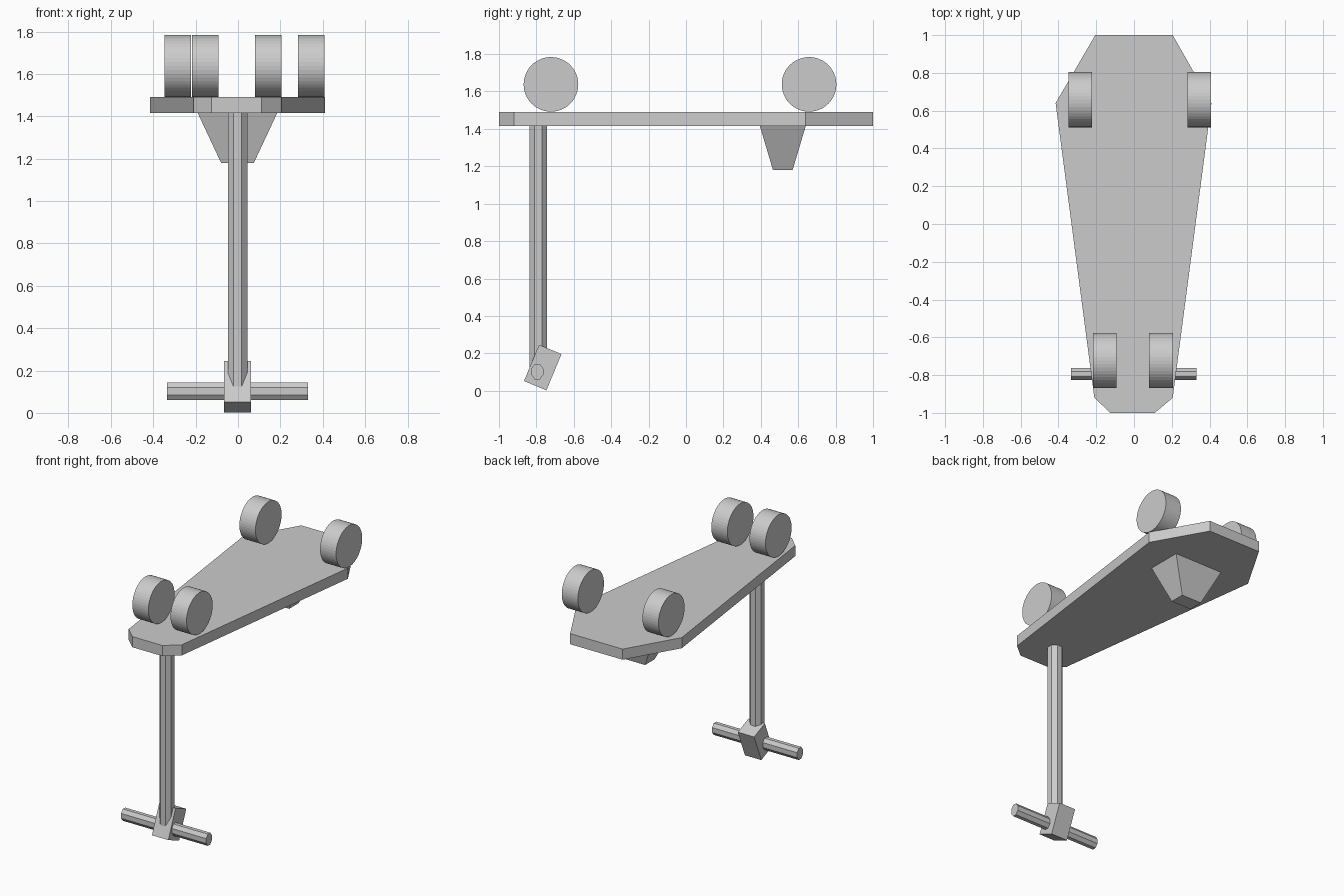
import bpy, bmesh
from math import radians
from mathutils import Matrix

cube = bpy.data.objects.get("Cube")
if cube:
    bpy.data.objects.remove(cube, do_unlink=True)

grey = bpy.data.materials.new("light grey")
grey.use_nodes = True
colour = (0.6, 0.6, 0.6, 1)
grey.diffuse_color = colour
grey.node_tree.nodes["Principled BSDF"].inputs["Base Color"].default_value = colour


def finish(name, bm):
    bmesh.ops.recalc_face_normals(bm, faces=bm.faces)
    mesh = bpy.data.meshes.new(name)
    bm.to_mesh(mesh)
    bm.free()
    mesh.materials.append(grey)
    obj = bpy.data.objects.new(name, mesh)
    bpy.context.collection.objects.link(obj)
    return obj


def loft(name, lower, upper, z0, z1):
    """Solid between two outlines with the same number of points."""
    bm = bmesh.new()
    a = [bm.verts.new((x, y, z0)) for x, y in lower]
    b = [bm.verts.new((x, y, z1)) for x, y in upper]
    bm.faces.new(a)
    bm.faces.new(b)
    for i in range(len(a)):
        j = (i + 1) % len(a)
        bm.faces.new((a[i], a[j], b[j], b[i]))
    return finish(name, bm)


def rod(name, centre, radius, length, sides, axis="Z", twist=0):
    """Faceted cylinder along X or Z."""
    bm = bmesh.new()
    turn = Matrix.Rotation(radians(90), 4, "Y") if axis == "X" else Matrix()
    bmesh.ops.create_cone(
        bm, cap_ends=True, segments=sides, radius1=radius, radius2=radius, depth=length,
        matrix=Matrix.Translation(centre) @ turn @ Matrix.Rotation(radians(twist), 4, "Z"))
    return finish(name, bm)


def rect(x0, x1, y0, y1):
    return [(x0, y0), (x1, y0), (x1, y1), (x0, y1)]


# Deck: tapered board with clipped corners
outline = [(-0.205, 1), (0.205, 1), (0.41, 0.64), (0.205, -0.92),
           (0.11, -1), (-0.125, -1), (-0.21, -0.92), (-0.415, 0.64)]
loft("deck", outline, outline, 1.415, 1.49)

# Tapered block under the wide end
loft("tapered_block", rect(-0.08, 0.075, 0.465, 0.57),
     rect(-0.19, 0.185, 0.395, 0.64), 1.18, 1.415)

# Wheels
for name, x, y in (("back_wheel_right", -0.285, 0.658), ("back_wheel_left", 0.345, 0.658),
                   ("front_wheel_right", -0.155, -0.722), ("front_wheel_left", 0.143, -0.722)):
    rod(name, (x, y, 1.638), 0.146, 0.125, 48, "X")

# Steering column
rod("steering_column", (-0.002, -0.79, 0.765), 0.05, 1.31, 8, twist=22.5)

# Tilted clamp block
bm = bmesh.new()
bmesh.ops.create_cube(
    bm, size=1,
    matrix=Matrix.Translation((-0.002, -0.766, 0.124))
    @ Matrix.Rotation(radians(-22.5), 4, "X") @ Matrix.Diagonal((0.128, 0.13, 0.21, 1)))
finish("clamp_block", bm)

# Handlebar: flattened octagonal bar
bar = rod("handlebar", (0, 0, 0), 0.045, 0.665, 8, "X", 22.5)
bar.data.transform(Matrix.Translation((-0.002, -0.795, 0.102)) @ Matrix.Diagonal((1, 0.77, 1, 1)))
